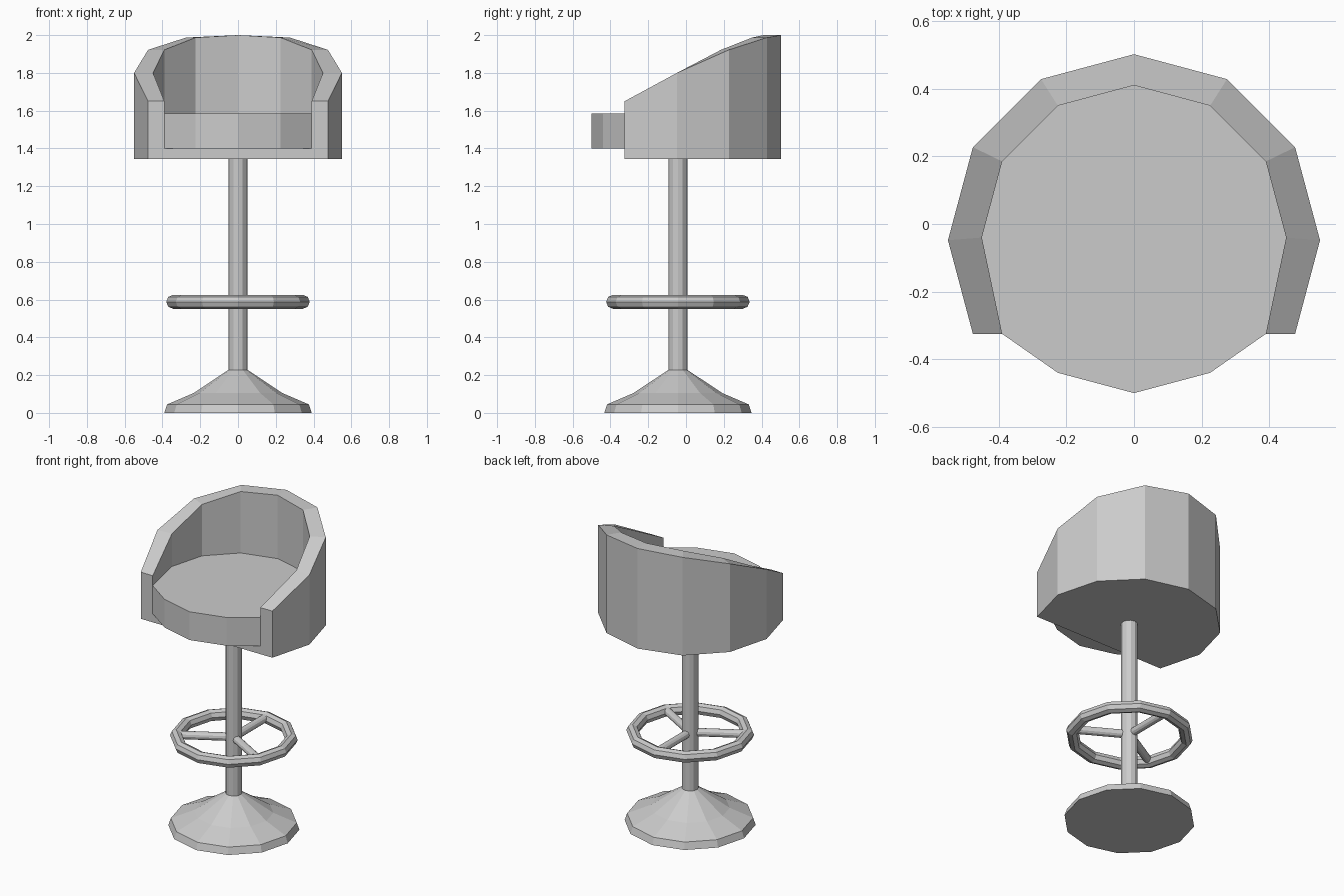
import bpy, bmesh
from math import sin, cos, radians, pi
from mathutils import Vector

if "Cube" in bpy.data.objects:
    bpy.data.objects.remove(bpy.data.objects["Cube"])

CY = -0.043  # shared axis of pole, base and foot ring


def make(name, verts, faces):
    me = bpy.data.meshes.new(name)
    me.from_pydata(verts, [], faces)
    bm = bmesh.new()
    bm.from_mesh(me)
    bmesh.ops.recalc_face_normals(bm, faces=bm.faces)
    bm.to_mesh(me)
    bm.free()
    ob = bpy.data.objects.new(name, me)
    bpy.context.collection.objects.link(ob)
    return ob


def lathe(name, profile, n=12, closed=False):
    """Revolve (radius, z) points round the stool axis."""
    m = len(profile)
    verts = [(r * cos(2 * pi * i / n), CY + r * sin(2 * pi * i / n), z)
             for i in range(n) for r, z in profile]
    faces = []
    for i in range(n):
        a, b = i * m, (i + 1) % n * m
        for j in range(m if closed else m - 1):
            k = (j + 1) % m
            faces.append((a + j, b + j, b + k, a + k))
    if not closed:
        faces += [[i * m for i in range(n)], [i * m + m - 1 for i in range(n)]]
    return make(name, verts, faces)


def arc(r, cy):
    """Nine corners of a 12-gon from front right round the back to front left."""
    return [(r * cos(radians(a)), cy + r * sin(radians(a))) for a in range(-30, 211, 30)]


# Plan outlines of the tub shell; both ends meet the flat front
FRONT = -0.325
outer, inner = arc(0.55, -0.048), arc(0.45, -0.04)
for ring in (outer, inner):
    ring[0], ring[-1] = (ring[0][0], FRONT), (ring[-1][0], FRONT)

# Tub shell with sloping rim and solid floor
half = [1.65, 1.80, 1.922, 1.987]
rim = half + [2.0] + half[::-1]
n = len(rim)
verts = [(x, y, 1.345) for x, y in outer]
verts += [(x, y, z) for (x, y), z in zip(outer, rim)]
verts += [(x, y, z) for (x, y), z in zip(inner, rim)]
verts += [(x, y, 1.40) for x, y in inner]
faces = [(r * n + i, r * n + i + 1, (r + 1) * n + i + 1, (r + 1) * n + i)
         for r in range(3) for i in range(n - 1)]
faces += [list(range(n)), list(range(3 * n, 4 * n))]
faces.append([0, n, 2 * n, 3 * n, 4 * n - 1, 3 * n - 1, 2 * n - 1, n - 1])
make("backrest_shell", verts, faces)

# Seat cushion
plan = inner + [(-0.225, -0.44), (0, -0.5), (0.225, -0.44)]
m = len(plan)
faces = [(i, (i + 1) % m, m + (i + 1) % m, m + i) for i in range(m)]
faces += [list(range(m)), list(range(m, 2 * m))]
make("seat", [(x, y, z) for z in (1.40, 1.585) for x, y in plan], faces)

# Base and pole
lathe("base", [(0.39, 0), (0.375, 0.045), (0.235, 0.105), (0.05, 0.228)])
lathe("pole", [(0.05, 0.2), (0.05, 1.345)])

# Foot ring
lathe("foot_ring", [(0.343 + 0.037 * cos(k * pi / 4), 0.588 + 0.037 * sin(k * pi / 4))
                    for k in range(8)], closed=True)

# Three spokes
for k, deg in enumerate((90, 210, 330)):
    d = Vector((cos(radians(deg)), sin(radians(deg)), 0))
    bpy.ops.mesh.primitive_cylinder_add(
        vertices=12, radius=0.025, depth=0.32,
        location=Vector((0, CY, 0.592)) + d * 0.18,
        rotation=d.to_track_quat('Z', 'Y').to_euler())
    bpy.context.object.name = f"spoke_{k + 1}"
